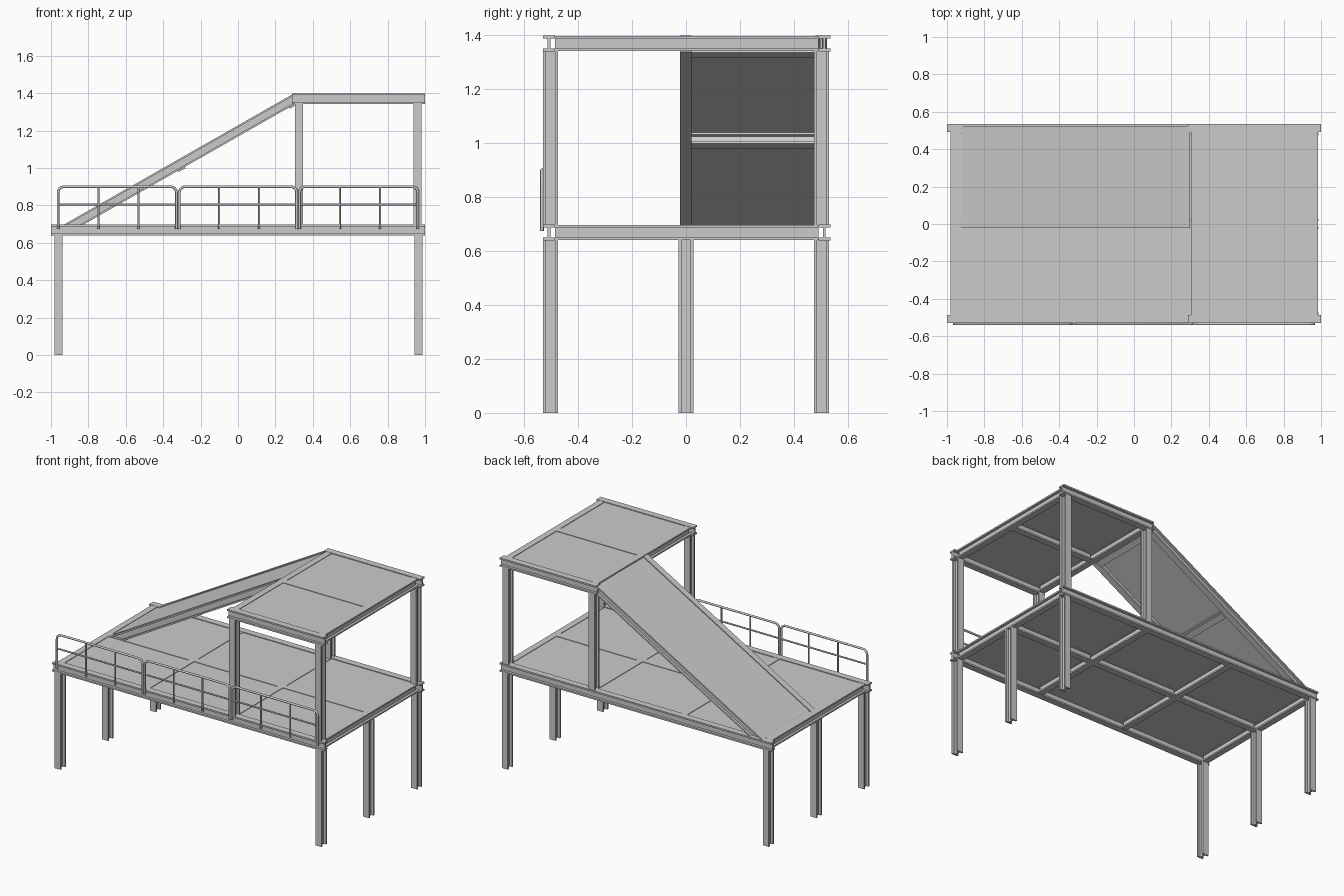
import bpy, bmesh, math
from mathutils import Vector, Matrix

if "Cube" in bpy.data.objects:
    bpy.data.objects.remove(bpy.data.objects["Cube"])


def link(name, bm):
    bmesh.ops.recalc_face_normals(bm, faces=bm.faces)
    me = bpy.data.meshes.new(name)
    bm.to_mesh(me)
    bm.free()
    ob = bpy.data.objects.new(name, me)
    bpy.context.collection.objects.link(ob)
    return ob


def sweep(name, profile, p0, p1, side, up, cut_z=None):
    """Extrude a 2D profile (side, up axes) from p0 to p1; optionally trim below cut_z."""
    bm = bmesh.new()
    side, up, p0, p1 = Vector(side), Vector(up), Vector(p0), Vector(p1)
    verts = [bm.verts.new(p0 + side * a + up * b) for a, b in profile]
    face = bm.faces.new(verts)
    ext = bmesh.ops.extrude_face_region(bm, geom=[face])
    moved = [g for g in ext["geom"] if isinstance(g, bmesh.types.BMVert)]
    bmesh.ops.translate(bm, verts=moved, vec=p1 - p0)
    if cut_z is not None:
        geom = bm.verts[:] + bm.edges[:] + bm.faces[:]
        cut = bmesh.ops.bisect_plane(bm, geom=geom, plane_co=(0, 0, cut_z),
                                     plane_no=(0, 0, 1), clear_inner=True)
        edges = [g for g in cut["geom_cut"] if isinstance(g, bmesh.types.BMEdge)]
        bmesh.ops.holes_fill(bm, edges=edges)
    return link(name, bm)


def i_profile(w, h, tf=0.010, tw=0.010):
    """I-section: width w across the flanges, height h."""
    a, b, c, d = w / 2, h / 2, tw / 2, h / 2 - tf
    return [(-a, -b), (a, -b), (a, -d), (c, -d), (c, d), (a, d),
            (a, b), (-a, b), (-a, d), (-c, d), (-c, -d), (-a, -d)]


def rect(w, h):
    return [(-w / 2, -h / 2), (w / 2, -h / 2), (w / 2, h / 2), (-w / 2, h / 2)]


X, Y, Z = (1, 0, 0), (0, 1, 0), (0, 0, 1)
YF, YB = -0.508, 0.513          # front and back edge beams
MAIN, CROSS = i_profile(0.044, 0.058), i_profile(0.042, 0.055)
COLUMN = i_profile(0.044, 0.056, 0.011, 0.010)


def deck(label, x0, x1, z, cross_xs):
    """Edge beams, cross beams, centre beam and floor panel; z is the beam mid height."""
    for y, n in ((YF, "front"), (YB, "back")):
        sweep(f"{label}_{n}_beam", MAIN, (x0, y, z), (x1, y, z), Y, Z)
    for i, x in enumerate(cross_xs):
        sweep(f"{label}_cross_beam_{i}", CROSS, (x, YF + 0.022, z), (x, YB - 0.022, z), X, Z)
    for i, (a, b) in enumerate(zip(cross_xs, cross_xs[1:])):
        sweep(f"{label}_centre_beam_{i}", CROSS, (a + 0.021, 0, z), (b - 0.021, 0, z), Y, Z)
    a, b = cross_xs[0], cross_xs[-1]
    sweep(f"{label}_floor_panel", rect(YB - YF - 0.01, 0.006),
          (a, (YF + YB) / 2, z + 0.021), (b, (YF + YB) / 2, z + 0.021), Y, Z)


deck("lower_deck", -1.0, 1.0, 0.669, [-0.96, -0.33, 0.325, 0.962])
deck("upper_deck", 0.29, 1.0, 1.370, [0.326, 0.962])

# Columns
for x, n in ((-0.96, "left"), (0.965, "right")):
    for y, m in ((-0.502, "front"), (0, "middle"), (0.503, "back")):
        sweep(f"lower_column_{n}_{m}", COLUMN, (x, y, 0), (x, y, 0.641), X, Y)
for x, n in ((0.326, "inner"), (0.96, "outer")):
    for y, m in ((-0.502, "front"), (0.503, "back")):
        sweep(f"upper_column_{n}_{m}", COLUMN, (x, y, 0.697), (x, y, 1.342), X, Y)

# Sloping ramp: side beams with plumb top ends, trimmed flat at the lower deck
SLOPE = 0.5697
H = 0.060


def ramp_z(x, drop=0.0):
    return 0.698 + (x + 0.93) * SLOPE - drop


XA, XB = -1.05, 0.300
for y, n in ((-0.001, "inner"), (0.502, "outer")):
    sweep(f"ramp_{n}_beam", i_profile(0.042, H, 0.011), (XA, y, ramp_z(XA, H / 2)),
          (XB, y, ramp_z(XB, H / 2)), Y, Z, cut_z=0.697)
sweep("ramp_panel", rect(0.49, 0.007), (XA, 0.25, ramp_z(XA, 0.010)),
      (XB, 0.25, ramp_z(XB, 0.010)), Y, Z, cut_z=0.697)
ang = math.atan(SLOPE)
along = (math.cos(ang), 0, math.sin(ang))
normal = (-math.sin(ang), 0, math.cos(ang))
for i, x in enumerate((-0.325, 0.268)):
    z = ramp_z(x, 0.033)
    sweep(f"ramp_cross_beam_{i}", i_profile(0.040, 0.048),
          (x + 0.014, 0.02, z), (x + 0.014, 0.481, z), along, normal)


# Tubular guard rails along the front edge
def tube(name, paths, r):
    cu = bpy.data.curves.new(name, "CURVE")
    cu.dimensions = "3D"
    cu.bevel_depth = r
    cu.bevel_resolution = 2
    cu.use_fill_caps = True
    for pts in paths:
        sp = cu.splines.new("POLY")
        sp.points.add(len(pts) - 1)
        for p, co in zip(sp.points, pts):
            p.co = (*co, 1)
    ob = bpy.data.objects.new(name, cu)
    bpy.context.collection.objects.link(ob)


def guard_rail(name, x0, x1):
    y, zb, zt, zm, r = -0.534, 0.674, 0.900, 0.805, 0.032
    hoop = [(x0, y, zb)]
    for cx, start in ((x0 + r, 180), (x1 - r, 90)):
        for k in range(7):
            t = math.radians(start - 15 * k)
            hoop.append((cx + r * math.cos(t), y, zt - r + r * math.sin(t)))
    hoop.append((x1, y, zb))
    paths = [[(x0, y, zm), (x1, y, zm)]]
    for k in (1, 2):
        x = x0 + (x1 - x0) * k * 0.34
        paths.append([(x, y, zb), (x, y, zt)])
    tube(name + "_hoop", [hoop], 0.007)
    tube(name + "_bars", paths, 0.0055)


for n, a, b in (("left", -0.962, -0.329), ("middle", -0.314, 0.314), ("right", 0.329, 0.962)):
    guard_rail(f"guard_rail_{n}", a, b)
